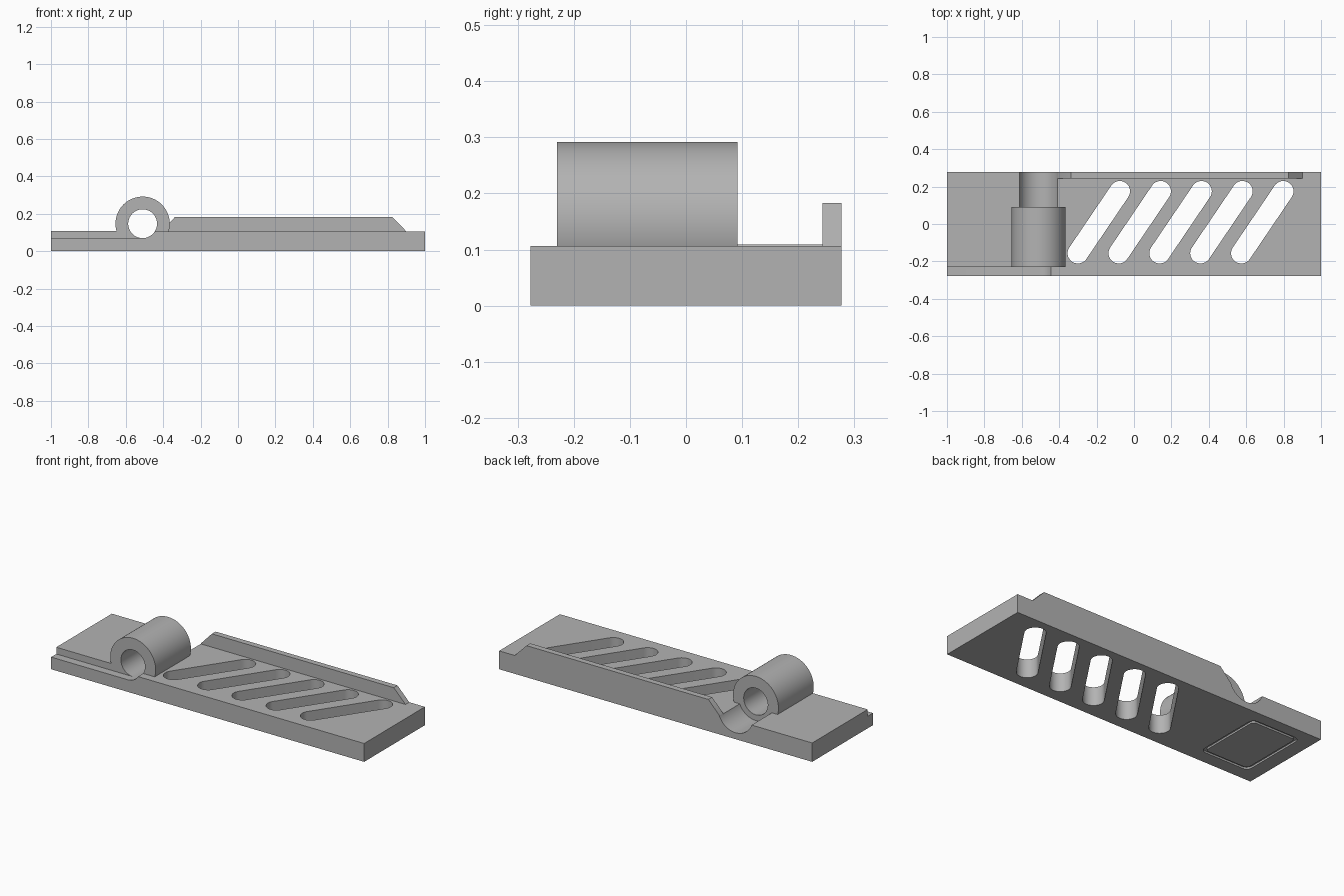
import bpy, bmesh, math
from mathutils import Vector

default = bpy.data.objects.get("Cube")
if default:
    bpy.data.objects.remove(default, do_unlink=True)

grey = bpy.data.materials.new("plain grey")
grey.use_nodes = True
grey.diffuse_color = (0.45, 0.45, 0.45, 1)
grey.node_tree.nodes["Principled BSDF"].inputs["Base Color"].default_value = (0.45, 0.45, 0.45, 1)

HALF_Y = 0.277
TOP = 0.106
AXIS_X, AXIS_Z = -0.51, 0.147
BARREL_FRONT, BARREL_BACK = -0.23, 0.092


def prism(name, outline, axis, lo, hi):
    """Extrude a 2D outline: (x, z) points along y, or (x, y) points along z."""
    bm = bmesh.new()
    place = (lambda p: (p[0], lo, p[1])) if axis == "Y" else (lambda p: (p[0], p[1], lo))
    face = bm.faces.new([bm.verts.new(place(p)) for p in outline])
    moved = bmesh.ops.extrude_face_region(bm, geom=[face])["geom"]
    offset = Vector((0, hi - lo, 0) if axis == "Y" else (0, 0, hi - lo))
    bmesh.ops.translate(bm, vec=offset, verts=[v for v in moved if isinstance(v, bmesh.types.BMVert)])
    bmesh.ops.recalc_face_normals(bm, faces=bm.faces)
    mesh = bpy.data.meshes.new(name)
    bm.to_mesh(mesh)
    bm.free()
    mesh.materials.append(grey)
    obj = bpy.data.objects.new(name, mesh)
    bpy.context.collection.objects.link(obj)
    return obj


def arc(cx, cy, r, start, sweep, steps):
    return [(cx + r * math.cos(start + sweep * i / steps),
             cy + r * math.sin(start + sweep * i / steps)) for i in range(steps + 1)]


def circle(r):
    return arc(AXIS_X, AXIS_Z, r, 0, math.tau, 96)[:-1]


def rounded_rect(cx, cy, hx, hy, r):
    points = []
    for i, (sx, sy) in enumerate([(1, 1), (-1, 1), (-1, -1), (1, -1)]):
        points += arc(cx + sx * (hx - r), cy + sy * (hy - r), r, i * math.pi / 2, math.pi / 2, 8)
    return points


def slot(ax, ay, bx, by, r):
    angle = math.atan2(by - ay, bx - ax)
    return (arc(bx, by, r, angle - math.pi / 2, math.pi, 20)
            + arc(ax, ay, r, angle + math.pi / 2, math.pi, 20))


def combine(target, other, operation):
    mod = target.modifiers.new(other.name, "BOOLEAN")
    mod.operation = operation
    mod.solver = "EXACT"
    mod.object = other
    bpy.context.view_layer.objects.active = target
    bpy.ops.object.modifier_apply(modifier=mod.name)
    bpy.data.objects.remove(other, do_unlink=True)


# Base plate, very slightly thicker on the barrel's outer side
plate = prism("slotted_hinge_plate",
              [(-1, 0), (1, 0), (1, TOP), (AXIS_X, TOP), (AXIS_X, 0.109), (-1, 0.109)],
              "Y", -HALF_Y, HALF_Y)

# Hinge barrel and chamfered rail along the back edge
combine(plate, prism("barrel", circle(0.145), "Y", BARREL_FRONT, BARREL_BACK), "UNION")
rail = [(-0.41, 0.05), (0.9, 0.05), (0.9, TOP), (0.825, 0.183), (-0.337, 0.183), (-0.41, TOP)]
combine(plate, prism("rail", rail, "Y", 0.243, HALF_Y), "UNION")

# Clearance trough behind the barrel
combine(plate, prism("trough", circle(0.11), "Y", BARREL_BACK, 0.4), "DIFFERENCE")

# Lowered front ledge and the bore
ledge = [(-1.1, 0.07), (AXIS_X, 0.07), (AXIS_X, 0.4), (-1.1, 0.4)]
combine(plate, prism("ledge", ledge, "Y", -0.4, BARREL_FRONT), "DIFFERENCE")
combine(plate, prism("bore", circle(0.077), "Y", -0.4, 0.2), "DIFFERENCE")

# Five slanted slots
for i in range(5):
    shift = i * 0.2185
    outline = slot(-0.3 + shift, -0.156, -0.076 + shift, 0.175, 0.055)
    combine(plate, prism("slot", outline, "Z", -0.1, 0.3), "DIFFERENCE")

# Shallow rounded frame groove on the underside
groove = prism("groove", rounded_rect(-0.762, 0.005, 0.155, 0.205, 0.035), "Z", -0.02, 0.01)
island = prism("island", rounded_rect(-0.762, 0.005, 0.138, 0.188, 0.02), "Z", -0.05, 0.05)
combine(groove, island, "DIFFERENCE")
combine(plate, groove, "DIFFERENCE")

# Smooth the curved walls, keep the edges crisp
bpy.ops.object.select_all(action="DESELECT")
plate.select_set(True)
bpy.context.view_layer.objects.active = plate
bpy.ops.object.shade_smooth_by_angle(angle=math.radians(30))
